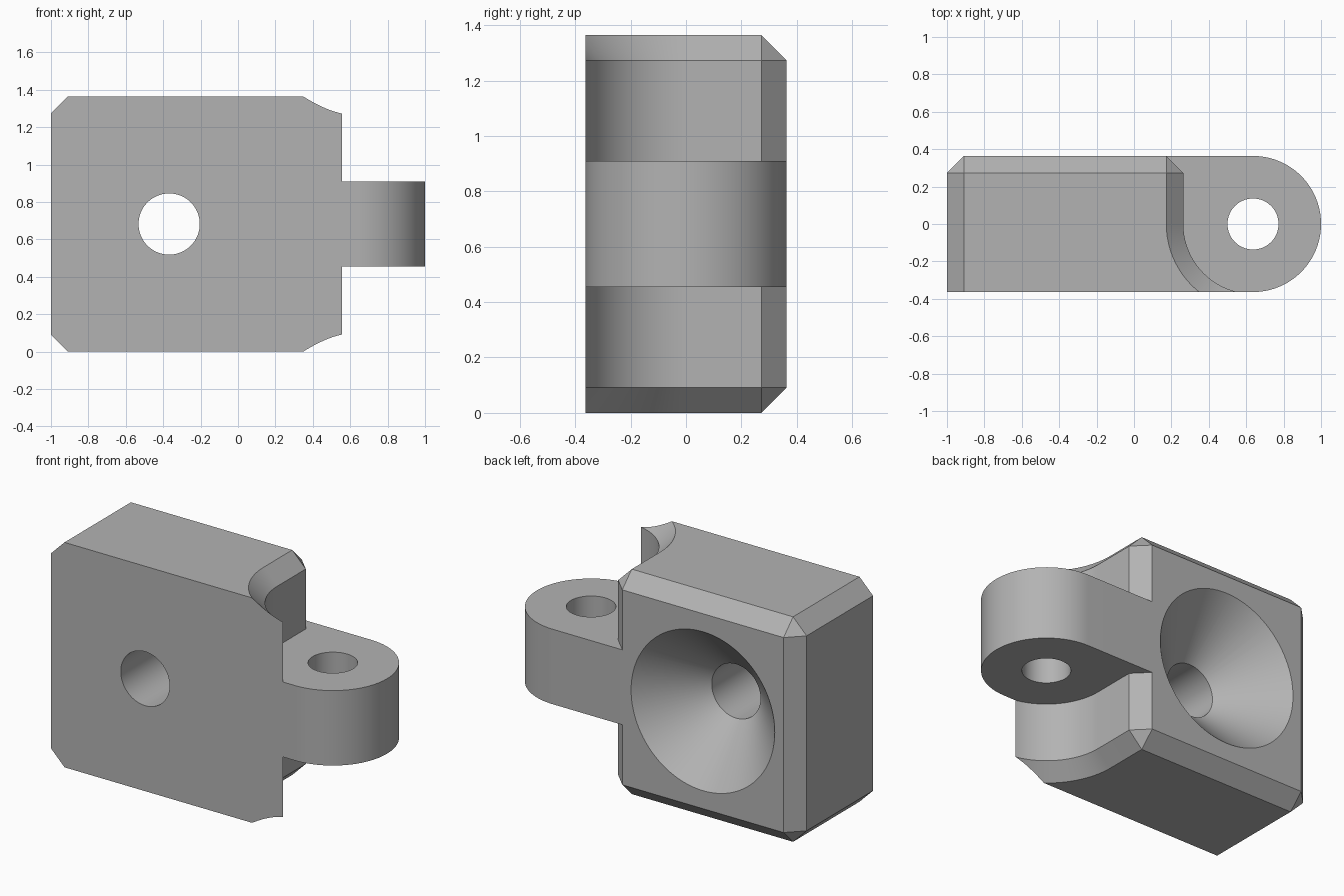
import bpy, bmesh, math
from mathutils import Vector

default = bpy.data.objects.get("Cube")
if default:
    bpy.data.objects.remove(default, do_unlink=True)

U = 1 / 11            # design unit: the part is 22 units long
HALF_DEPTH = 4
HEIGHT = 15
PIN_X = 7             # hinge pin axis
BORE_X, BORE_Z = -4.05, 7.5

grey = bpy.data.materials.new("plain grey")
grey.use_nodes = True
colour = (0.45, 0.45, 0.45, 1)
grey.diffuse_color = colour
grey.node_tree.nodes["Principled BSDF"].inputs["Base Color"].default_value = colour


def make_object(name, bm):
    bmesh.ops.recalc_face_normals(bm, faces=bm.faces)
    bmesh.ops.scale(bm, vec=(U, U, U), verts=bm.verts)
    mesh = bpy.data.meshes.new(name)
    bm.to_mesh(mesh)
    bm.free()
    mesh.materials.append(grey)
    obj = bpy.data.objects.new(name, mesh)
    bpy.context.collection.objects.link(obj)
    return obj


def loft(rings):
    """Bridge matching rings of points and cap both ends."""
    bm = bmesh.new()
    loops = [[bm.verts.new(p) for p in ring] for ring in rings]
    n = len(loops[0])
    for low, high in zip(loops, loops[1:]):
        for i in range(n):
            j = (i + 1) % n
            bm.faces.new((low[i], low[j], high[j], high[i]))
    bm.faces.new(loops[0])
    bm.faces.new(loops[-1])
    return bm


def arc(radius, start, end, steps):
    for i in range(steps + 1):
        a = math.radians(start + (end - start) * i / steps)
        yield PIN_X + radius * math.cos(a), radius * math.sin(a)


def circle(radius, steps=96):
    angles = [2 * math.pi * i / steps for i in range(steps)]
    return [(radius * math.cos(a), radius * math.sin(a)) for a in angles]


def combine(target, tool, operation):
    mod = target.modifiers.new(operation.lower(), "BOOLEAN")
    mod.operation, mod.solver, mod.object = operation, "EXACT", tool
    bpy.context.view_layer.objects.active = target
    bpy.ops.object.modifier_apply(modifier=mod.name)
    bpy.data.objects.remove(tool, do_unlink=True)


# Block: plan outline with a concave knuckle relief, inset at top and bottom
def block_ring(z, inset):
    r = 4.1 + inset
    back = HALF_DEPTH - inset
    right = PIN_X - r
    ring = [(inset - 11, -r), (inset - 11, 3), (-10, back),
            (PIN_X - 5.1, back), (right, 3)]
    ring += arc(r, 180, 270, 32)
    return [(x, y, z) for x, y in ring]


bm = loft([block_ring(0, 1), block_ring(1, 0),
           block_ring(HEIGHT - 1, 0), block_ring(HEIGHT, 1)])
bmesh.ops.remove_doubles(bm, verts=bm.verts, dist=1e-4)
# Trim the block flush at its front face
cut = bmesh.ops.bisect_plane(bm, geom=bm.verts[:] + bm.edges[:] + bm.faces[:],
                             plane_co=Vector((0, -HALF_DEPTH, 0)),
                             plane_no=Vector((0, -1, 0)), clear_outer=True)
rim = [e for e in cut["geom_cut"] if isinstance(e, bmesh.types.BMEdge)]
bmesh.ops.holes_fill(bm, edges=rim, sides=0)
bracket = make_object("hinge_bracket", bm)

# Hinge lug: rounded knuckle running back into the block
lug_outline = [(1.5, HALF_DEPTH), (1.5, -HALF_DEPTH)]
lug_outline += arc(HALF_DEPTH, -90, 90, 64)
lug = make_object("hinge_lug", loft([[(x, y, z) for x, y in lug_outline] for z in (5, 10)]))
combine(bracket, lug, "UNION")

# Pin hole through the lug
pin = loft([[(PIN_X + x, y, z) for x, y in circle(1.5)] for z in (4, 11)])
combine(bracket, make_object("pin_hole", pin), "DIFFERENCE")

# Screw bore opening into a wide countersink at the back
stations = [(-5, 1.8), (0.5, 1.8), (4, 5.3), (5, 6.3)]
bore = loft([[(BORE_X + x, y, BORE_Z + z) for x, z in circle(r)] for y, r in stations])
combine(bracket, make_object("screw_bore", bore), "DIFFERENCE")

# Smooth the round walls, keep the chamfers crisp
bpy.ops.object.select_all(action="DESELECT")
bracket.select_set(True)
bpy.context.view_layer.objects.active = bracket
bpy.ops.object.shade_smooth_by_angle(angle=math.radians(25))
